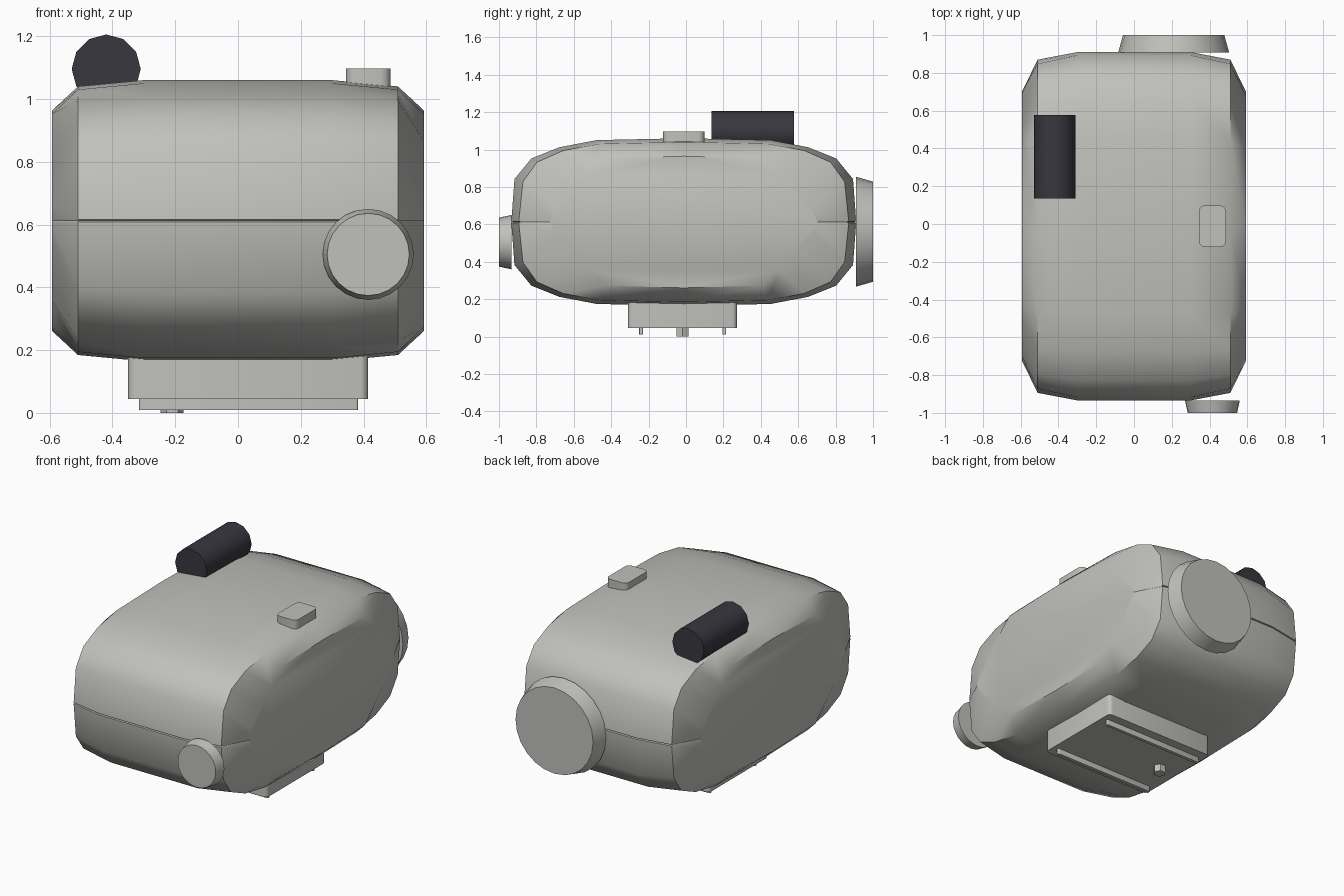
import bpy, bmesh, math
from mathutils import Matrix, Vector

if "Cube" in bpy.data.objects:
    bpy.data.objects.remove(bpy.data.objects["Cube"])


def material(name, rgb):
    m = bpy.data.materials.new(name)
    m.diffuse_color = (*rgb, 1)
    m.use_nodes = True
    m.node_tree.nodes["Principled BSDF"].inputs["Base Color"].default_value = m.diffuse_color
    return m


GREY = material("warm_grey", (0.53, 0.53, 0.505))
DARK = material("charcoal", (0.04, 0.038, 0.05))


def finish(bm, name, mat):
    """Smooth shading with sharp edges over 40 degrees."""
    bmesh.ops.recalc_face_normals(bm, faces=bm.faces)
    for f in bm.faces:
        f.smooth = True
    for e in bm.edges:
        e.smooth = e.calc_face_angle(0) < math.radians(40)
    me = bpy.data.meshes.new(name)
    bm.to_mesh(me)
    bm.free()
    me.materials.append(mat)
    ob = bpy.data.objects.new(name, me)
    bpy.context.collection.objects.link(ob)
    return ob


def rounded_box(name, lo, hi, radius):
    """Box whose vertical edges are rounded."""
    bm = bmesh.new()
    lo, hi = Vector(lo), Vector(hi)
    bmesh.ops.create_cube(bm, size=1, matrix=Matrix.Translation((lo + hi) / 2) @ Matrix.Diagonal((*(hi - lo), 1)))
    upright = [e for e in bm.edges if abs(e.verts[0].co.z - e.verts[1].co.z) > 1e-4]
    bmesh.ops.bevel(bm, geom=upright, offset=radius, segments=3, profile=0.5, affect='EDGES')
    return finish(bm, name, GREY)


def cone(name, centre, r1, r2, depth, sides, mat, tilt=0.0, spin=0.0):
    """Cylinder or taper around its own axis, tilted about x."""
    bm = bmesh.new()
    mx = (Matrix.Translation(centre) @ Matrix.Rotation(math.radians(tilt), 4, 'X')
          @ Matrix.Rotation(math.radians(spin), 4, 'Z'))
    bmesh.ops.create_cone(bm, cap_ends=True, segments=sides, radius1=r1, radius2=r2, depth=depth, matrix=mx)
    return finish(bm, name, mat)


# Body: quarter sections (y, z from the middle), mirrored and lofted along x.
# The first point is the bottom of the seam groove.
MIDDLE = [(0.910, 0), (0.922, 0.004), (0.905, 0.23), (0.815, 0.34), (0.665, 0.40), (0.465, 0.438), (0, 0.448)]
SHOULDER = [(0.870, 0), (0.882, 0.004), (0.860, 0.215), (0.785, 0.32), (0.645, 0.382), (0.45, 0.418), (0, 0.428)]
END = [(0.715, 0), (0.715, 0.004), (0.69, 0.06), (0.60, 0.16), (0.51, 0.255), (0.42, 0.34), (0, 0.352)]
CENTRE_Y, CENTRE_Z = -0.012, 0.6125


def section(quarter):
    half = quarter + [(-y, z) for y, z in quarter[-2::-1]]
    return half + [(y, -z) for y, z in half[-2:0:-1]]


bm = bmesh.new()
rings = []
for x, quarter in [(-0.592, END), (-0.51, SHOULDER), (-0.3, MIDDLE),
                   (0.3, MIDDLE), (0.51, SHOULDER), (0.592, END)]:
    rings.append([bm.verts.new((x, CENTRE_Y + y, CENTRE_Z + z)) for y, z in section(quarter)])
for a, b in zip(rings, rings[1:]):
    n = len(a)
    for i in range(n):
        j = (i + 1) % n
        bm.faces.new((a[i], a[j], b[j], b[i]))
bm.faces.new(rings[0])
bm.faces.new(rings[-1])
finish(bm, "body", GREY)

# Round caps on the front and back
cone("front_lens_cap", (0.415, -0.967, 0.505), 0.145, 0.131, 0.066, 24, GREY, tilt=90)
cone("back_eyepiece_cap", (0.21, 0.954, 0.561), 0.294, 0.268, 0.092, 24, GREY, tilt=-90)

# Dark roller half sunk in the top, and a button
cone("top_roller", (-0.42, 0.357, 1.096), 0.11, 0.11, 0.442, 12, DARK, tilt=90)
rounded_box("top_button", (0.344, -0.122, 1.02), (0.486, 0.098, 1.097), 0.03)

# Mounting base with two rails and a peg
rounded_box("base_plate", (-0.35, -0.31, 0.045), (0.415, 0.272, 0.22), 0.025)
for side, y in (("front", -0.24), ("back", 0.205)):
    rounded_box(side + "_base_rail", (-0.315, y - 0.01, 0.01), (0.382, y + 0.01, 0.06), 0.006)
cone("base_peg", (-0.21, -0.018, 0.03), 0.037, 0.037, 0.06, 6, GREY, spin=30)
